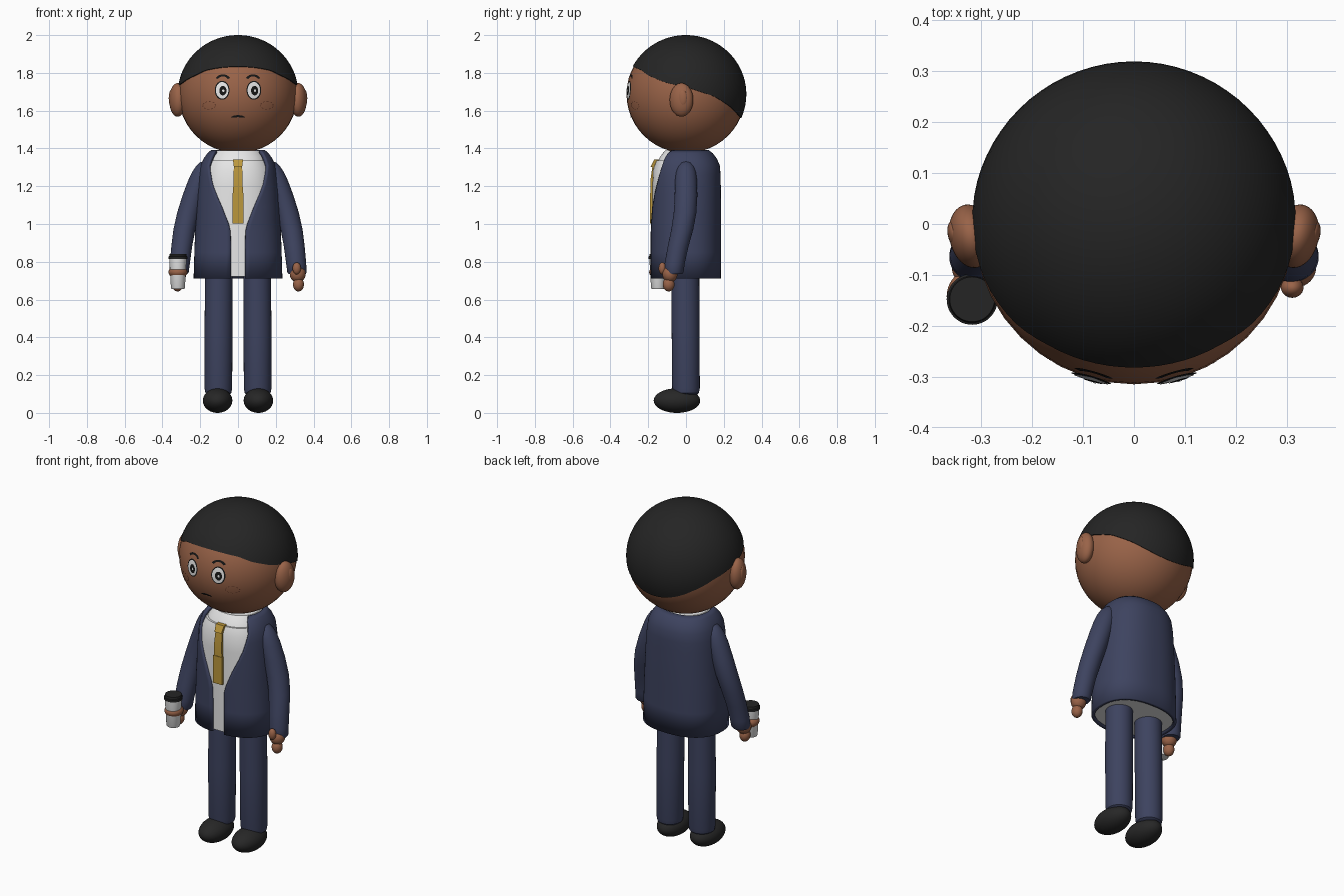
import bpy, bmesh
from math import sin, cos, asin, sqrt, pi, radians
from mathutils import Matrix, Vector

cube = bpy.data.objects.get("Cube")
if cube:
    bpy.data.objects.remove(cube)


def material(name, r, g, b):
    m = bpy.data.materials.new(name)
    m.use_nodes = True
    m.diffuse_color = (r, g, b, 1)
    m.node_tree.nodes["Principled BSDF"].inputs["Base Color"].default_value = (r, g, b, 1)
    return m


SKIN = material("brown skin", .32, .125, .065)
NAVY = material("navy cloth", .047, .056, .115)
WHITE = material("white", .82, .82, .82)
HAIR = material("black hair", .018, .018, .018)
SHOE = material("black leather", .02, .02, .02)
GOLD = material("gold tie", .5, .31, .045)
INK = material("face ink", .008, .008, .008)
BLUSH = material("dark brown blush", .12, .04, .022)


def finish(name, bm, mat):
    me = bpy.data.meshes.new(name)
    bm.to_mesh(me)
    bm.free()
    me.materials.append(mat)
    me.polygons.foreach_set("use_smooth", [True] * len(me.polygons))
    me.set_sharp_from_angle(angle=radians(40))
    ob = bpy.data.objects.new(name, me)
    bpy.context.scene.collection.objects.link(ob)
    return ob


def grid(name, rows, mat, closed=True, caps=True):
    """Skin rows of points, listed bottom to top."""
    bm = bmesh.new()
    vs = [[bm.verts.new(p) for p in row] for row in rows]
    n = len(rows[0])
    for low, up in zip(vs, vs[1:]):
        for j in range(n if closed else n - 1):
            k = (j + 1) % n
            bm.faces.new((low[j], low[k], up[k], up[j]))
    if caps:
        bm.faces.new(vs[0][::-1])
        bm.faces.new(vs[-1])
    return finish(name, bm, mat)


def ring(cx, cy, z, rx, ry, power=1, gap=0, n=48):
    """Horizontal oval; a gap leaves the front open by that half width."""
    start = asin((gap / rx) ** (1 / power)) if gap else 0
    step = (2 * pi - 2 * start) / (n - 1 if gap else n)
    pts = []
    for i in range(n):
        s, c = sin(start + i * step), -cos(start + i * step)
        x = rx * abs(s) ** power * (1 if s > 0 else -1)
        y = ry * abs(c) ** power * (1 if c > 0 else -1)
        pts.append((cx + x, cy + y, z))
    return pts


def ball(name, loc, size, mat, tilt=0):
    bm = bmesh.new()
    m = Matrix.Translation(loc) @ Matrix.Rotation(tilt, 4, 'Z') @ Matrix.Diagonal((*size, 1))
    bmesh.ops.create_uvsphere(bm, u_segments=40, v_segments=24, radius=1, matrix=m)
    return finish(name, bm, mat)


def interp(table, t):
    for (a, u), (b, v) in zip(table, table[1:]):
        if t <= b:
            return u + (v - u) * (t - a) / (b - a)
    return table[-1][1]


# Head
HZ, R = 1.687, .315
ball("head", (0, 0, HZ), (R, R, .311), SKIN)

# Hair cap with a hairline that drops toward the back
HAIRLINE = [(-1, 62), (-.81, 66), (-.66, 71.5), (-.35, 78.5), (0, 83), (.47, 92), (.75, 102), (1, 114)]
N = 72
rows = []
for k in range(26):
    row = []
    for j in range(N):
        phi = 2 * pi * j / N
        edge = radians(interp(HAIRLINE, -cos(phi)))
        t = edge * (1 - max(k - 1, 0) / 24.5)
        r = .308 if k == 0 else .3195
        row.append((r * sin(t) * sin(phi), -r * sin(t) * cos(phi), HZ + r * .98 * cos(t)))
    rows.append(row)
grid("hair", rows, HAIR)


# Flat face details that follow the curve of the head
def face_patch(name, cx, cz, rx, rz, mat, inner=.002, a0=0, a1=360, lift=.003):
    rows = []
    for k in range(5):
        f = 1 + (inner - 1) * k / 4
        row = []
        for j in range(33):
            a = radians(a0 + (a1 - a0) * j / 32)
            x, z = cx + rx * f * cos(a), cz + rz * f * sin(a) - HZ
            row.append((x, -sqrt((R + lift) ** 2 - x * x - z * z), HZ + z))
        rows.append(row)
    grid(name, rows, mat, False, False)


for side, label in ((1, "left"), (-1, "right")):
    ex = .084 * side
    face_patch(label + "_eye_outline", ex, 1.708, .039, .05, INK)
    face_patch(label + "_eye_white", ex, 1.708, .033, .044, WHITE, lift=.0045)
    face_patch(label + "_pupil", ex + .004, 1.706, .019, .025, INK, lift=.006)
    face_patch(label + "_glint", ex + .006, 1.706, .006, .007, WHITE, lift=.0075)
    face_patch(label + "_eyebrow", ex - .004 * side, 1.758, .042, .034, INK, .68, 25, 155)
    for d in range(10):
        face_patch(label + "_blush_dash", .153 * side, 1.628, .036, .022, BLUSH, .86, d * 36, d * 36 + 20, .002)
    # Ears
    ball(label + "_ear", (.32 * side, -.024, 1.657), (.043, .063, .089), SKIN, -.2 * side)
    ball(label + "_ear_inner", (.352 * side, -.02, 1.665), (.014, .027, .046), SKIN, -.2 * side)
face_patch("mouth", 0, 1.564, .036, .012, INK, .15, 0, 180)

# Jacket: height, half width, half depth, half opening
JACKET = [(.712, .235, .187, .038), (.85, .231, .187, .038), (.96, .227, .187, .04),
          (1.0, .225, .187, .05), (1.09, .22, .187, .086), (1.16, .216, .186, .118),
          (1.21, .212, .185, .138), (1.26, .207, .184, .15), (1.31, .198, .18, .157),
          (1.345, .183, .165, .146), (1.375, .162, .143, .132), (1.393, .14, .118, .118)]
jacket = grid("jacket", [ring(0, -.001, z, a, b, .85, w, 64) for z, a, b, w in JACKET],
              NAVY, False, False)
shell = jacket.modifiers.new("thickness", 'SOLIDIFY')
shell.thickness = .018
shell.offset = -1

# Shirt and collar
SHIRT = [(.722, .222, .175), (1.0, .212, .176), (1.2, .2, .176), (1.29, .187, .172), (1.335, .166, .155)]
grid("shirt", [ring(0, -.002, z, a, b, .85) for z, a, b in SHIRT], WHITE)
COLLAR = [(1.33, .16, .148), (1.355, .15, .136), (1.388, .125, .11)]
grid("collar", [ring(0, -.002, z, a, b, .9) for z, a, b in COLLAR], WHITE)


# Tie
def strip(name, levels):
    grid(name, [[(-h, y, z), (h, y, z), (h, y + .035, z), (-h, y + .035, z)]
                for z, h, y in levels], GOLD)


strip("tie_lower", [(1.003, .029, -.191), (1.165, .028, -.191)])
strip("tie_upper", [(1.165, .026, -.188), (1.24, .024, -.187), (1.305, .022, -.178)])
strip("tie_knot", [(1.303, .022, -.188), (1.342, .027, -.168)])

# Limbs: offset x, y, height, radius of each slice
SLEEVE = [(.313, -.066, .735, .045), (.312, -.064, .745, .051), (.308, -.06, .79, .053),
          (.298, -.042, .88, .055), (.284, -.02, .97, .058), (.262, -.005, 1.06, .06),
          (.234, 0, 1.15, .06), (.206, 0, 1.23, .058), (.19, 0, 1.275, .053),
          (.18, 0, 1.305, .043), (.174, 0, 1.325, .028), (.172, 0, 1.333, .01)]
LEG = [(.104, 0, .095, .055), (.104, 0, .105, .068), (.104, 0, .13, .073),
       (.103, -.002, .45, .074), (.101, -.003, .735, .073)]

for side, label in ((1, "left"), (-1, "right")):
    for part, slices in (("sleeve", SLEEVE), ("trouser_leg", LEG)):
        grid(label + "_" + part, [ring(x * side, y, z, r, r) for x, y, z, r in slices], NAVY)
    ball(label + "_shoe", (.108 * side, -.048, .065), (.078, .123, .065), SHOE)
    ball(label + "_palm", (.316 * side, -.085, .735), (.042, .04, .044), SKIN)
    ball(label + "_fingers", (.32 * side, -.092, .68), (.029, .031, .037), SKIN)
ball("left_thumb", (.311, -.125, .765), (.022, .02, .032), SKIN)

# Takeaway cup held in the right hand
CX, CY = -.318, -.148
grid("cup", [ring(CX, CY, z, r, r) for z, r in ((.657, .034), (.662, .037), (.82, .046))], WHITE)
grid("cup_lid", [ring(CX, CY, z, r, r) for z, r in ((.815, .05), (.828, .05), (.83, .046), (.842, .044))], HAIR)
ball("gripping_fingers", (CX, CY + .006, .745), (.05, .053, .034), SKIN)
